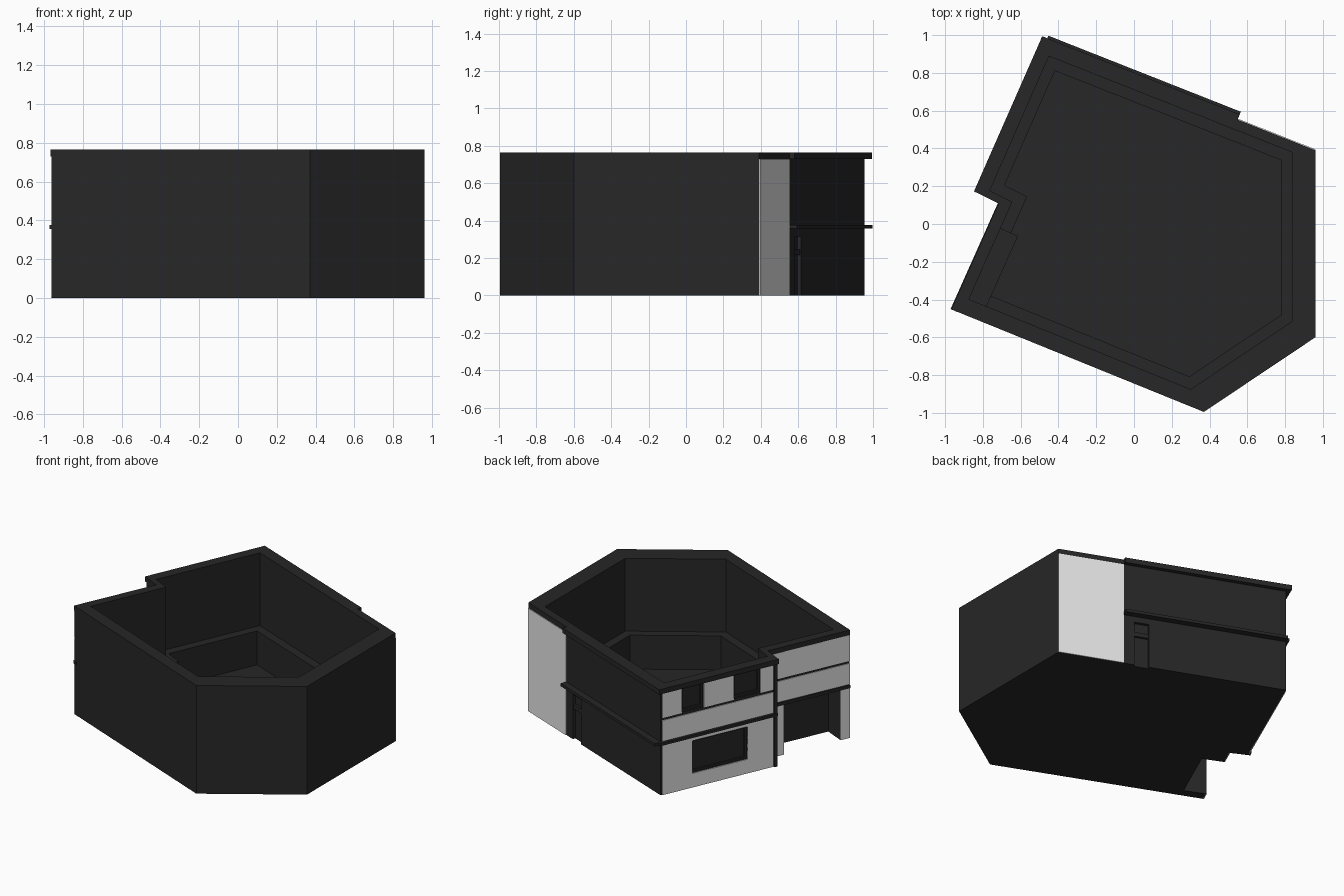
import bpy, bmesh
from mathutils import Vector

cube = bpy.data.objects.get("Cube")
if cube:
    bpy.data.objects.remove(cube, do_unlink=True)


def material(name, value):
    m = bpy.data.materials.new(name)
    m.use_nodes = True
    color = (value, value, value, 1)
    m.diffuse_color = color
    m.node_tree.nodes["Principled BSDF"].inputs["Base Color"].default_value = color
    return m


DARK = material("charcoal", 0.02)
WHITE = material("white_plaster", 0.8)


def prism(name, pts, z0, z1, mat=DARK):
    bm = bmesh.new()
    face = bm.faces.new([bm.verts.new((p[0], p[1], z0)) for p in pts])
    ext = bmesh.ops.extrude_face_region(bm, geom=[face])
    top = [g for g in ext["geom"] if isinstance(g, bmesh.types.BMVert)]
    bmesh.ops.translate(bm, verts=top, vec=(0, 0, z1 - z0))
    bmesh.ops.recalc_face_normals(bm, faces=bm.faces)
    me = bpy.data.meshes.new(name)
    bm.to_mesh(me)
    bm.free()
    me.materials.append(mat)
    ob = bpy.data.objects.new(name, me)
    bpy.context.collection.objects.link(ob)
    return ob


def slab(name, edge, s0, s1, z0, z1, o0, o1, mat=DARK):
    """Box on a wall edge: s runs along the wall, o points outward."""
    p, q = edge
    t = (q - p).normalized()
    n = Vector((t.y, -t.x))
    corners = [(s0, o0), (s1, o0), (s1, o1), (s0, o1)]
    return prism(name, [p + t * s + n * o for s, o in corners], z0, z1, mat)


def inset(pts, dists):
    """Move each polygon edge inward by its own distance."""
    out = []
    for i, p in enumerate(pts):
        a = (p - pts[i - 1]).normalized()
        b = (pts[(i + 1) % len(pts)] - p).normalized()
        na, nb = Vector((-a.y, a.x)), Vector((-b.y, b.x))
        pa, pb = p + na * dists[i - 1], p + nb * dists[i]
        r = pb - pa
        k = (r.x * b.y - r.y * b.x) / (a.x * b.y - a.y * b.x)
        out.append(pa + a * k)
    return out


def combine(ob, tools, operation):
    for tool in tools:
        mod = ob.modifiers.new("cut", "BOOLEAN")
        mod.operation = operation
        mod.solver = "EXACT"
        mod.object = tool
        dg = bpy.context.evaluated_depsgraph_get()
        me = bpy.data.meshes.new_from_object(ob.evaluated_get(dg))
        ob.modifiers.clear()
        ob.data = me
        bpy.data.objects.remove(tool, do_unlink=True)
    ob.data.materials.clear()
    ob.data.materials.append(DARK)
    for poly in ob.data.polygons:
        poly.material_index = 0


# Footprint and its decorated edges
foot = [Vector(p) for p in [(-.96, -.455), (.37, -.995), (.96, -.6), (.96, .39),
                            (-.47, .955), (-.82, .16), (-.71, .105)]]
back, side, shop = [(foot[i], foot[(i + 1) % 7]) for i in (3, 4, 6)]
back_len, side_len, shop_len = [(e[1] - e[0]).length for e in (back, side, shop)]
thick = [.085, .139, .123, .055, .045, .04, .055]
H = .765
TRIM = .728

# Hollow shell with an inner ledge
walls = prism("walls", foot, 0, H)
combine(walls, [prism("upper_room", inset(foot, thick), .25, 1),
                prism("lower_room", inset(foot, [d + .06 for d in thick]), .01, .5)],
        "DIFFERENCE")

# Shop alcove projecting into the room
combine(walls, [slab("alcove_shell", shop, .115, .552, .002, .365, -.156, -.02)], "UNION")

# Openings: alcove, door and windows
side_windows = [(.156, .321, .55, .72), (.547, .747, .55, .72), (.235, .65, .1, .33)]
cuts = [slab("alcove", shop, .122, .545, -.1, .355, -.149, .1),
        slab("door", back, .516, .611, -.1, .316, -.02, .1)]
cuts += [slab("window", side, a, b, c, d, -.025, .1) for a, b, c, d in side_windows]
combine(walls, cuts, "DIFFERENCE")
slab("door_transom", back, .516, .611, .215, .245, -.021, -.004)

# Cornices and ledges
slab("back_cornice", back, .442, back_len + .03, .73, H, -.03, .03)
slab("back_ledge", back, .442, back_len, .357, .377, -.02, .045)
slab("side_cornice", side, -.03, side_len, .73, H, -.03, .03)
slab("side_ledge", side, -.015, side_len, .357, .377, -.02, .018)
slab("shop_cornice", shop, 0, shop_len, .73, H, -.03, .008)
slab("shop_ledge", shop, 0, shop_len, .355, .377, -.02, .012)
slab("side_pilaster", side, side_len - .024, side_len, 0, .73, -.01, .015)


# White plaster plates, laid around the openings
def plate(edge, s0, s1, z0, z1):
    slab("plaster_plate", edge, s0, s1, z0, z1, -.002, .005, WHITE)


plate(back, 0, .442, 0, TRIM)
left, right = .01, side_len - .024
upper, middle = (.545, TRIM), (.38, .528)
for a, b in [(left, .156), (.321, .547), (.747, right)]:
    plate(side, a, b, *upper)
plate(side, left, right, *middle)
plate(side, left, .235, 0, .355)
plate(side, .65, right, 0, .355)
plate(side, .235, .65, 0, .1)
plate(side, .235, .65, .33, .355)
for band in (upper, middle):
    plate(shop, 0, shop_len, *band)
plate(shop, 0, .122, 0, .355)
plate(shop, .545, shop_len, 0, .355)


# Dark window frames
def frame(s0, s1, z0, z1, w=.014):
    for a, b, c, d in [(s0, s0 + w, z0, z1), (s1 - w, s1, z0, z1),
                       (s0 + w, s1 - w, z0, z0 + w), (s0 + w, s1 - w, z1 - w, z1)]:
        slab("window_frame", side, a, b, c, d, -.026, -.012)


for window in side_windows:
    frame(*window)
